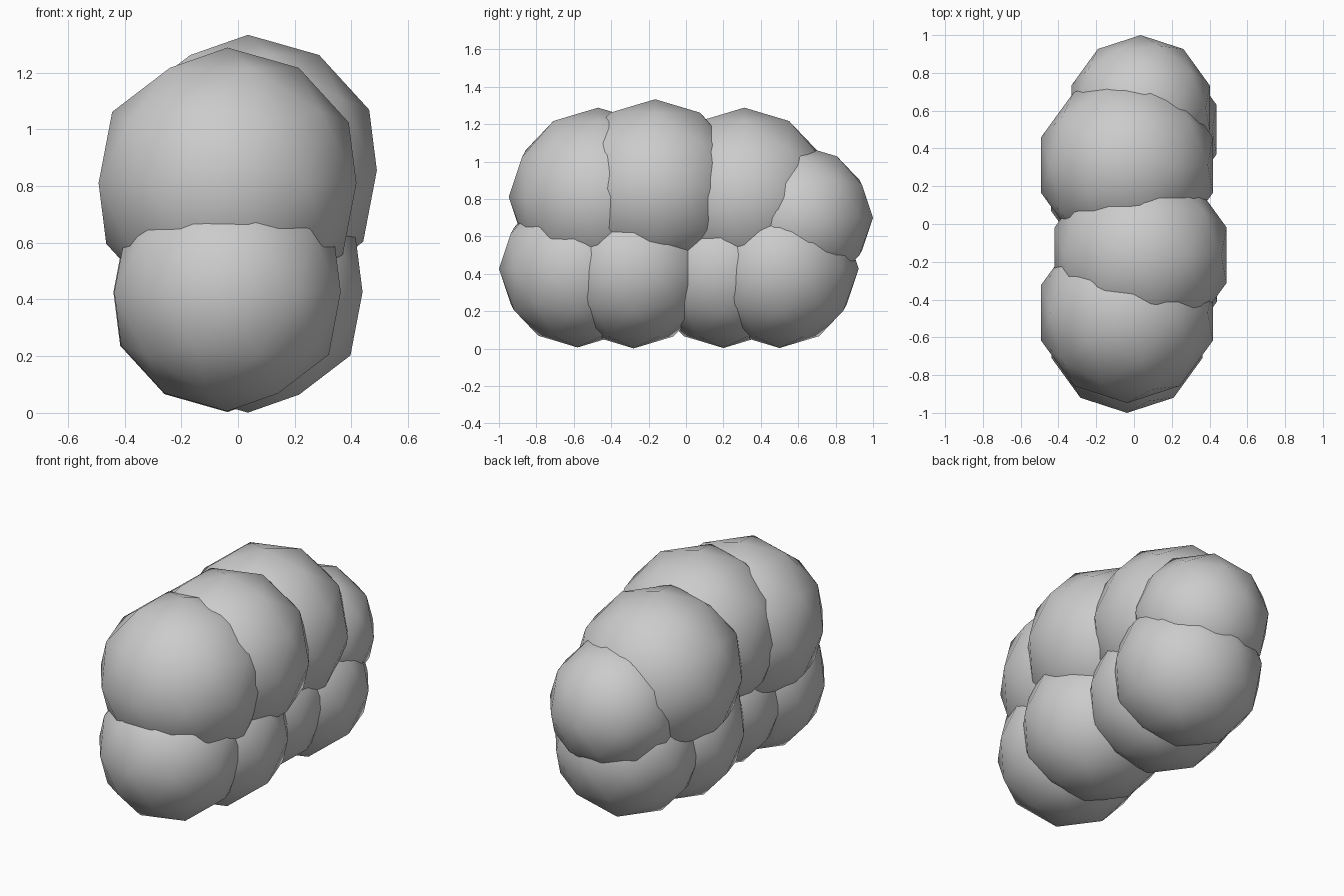
import bpy

if "Cube" in bpy.data.objects:
    bpy.data.objects.remove(bpy.data.objects["Cube"])


def puff(name, centre, radius):
    """One rounded low-poly clump of foliage, smooth shaded."""
    bpy.ops.mesh.primitive_ico_sphere_add(subdivisions=2, radius=radius, location=centre)
    ob = bpy.context.object
    ob.name = name
    bpy.ops.object.shade_smooth()
    return ob


LEFT, RIGHT = -0.037, 0.035   # clumps zigzag about the centre line

# lower row of clumps, front to back
for i, (x, y, r) in enumerate([(LEFT, -0.58, 0.42), (RIGHT, -0.28, 0.425),
                               (LEFT, 0.20, 0.423), (RIGHT, 0.50, 0.423)]):
    puff(f"lower_bush_clump_{i + 1}", (x, y, 0.426), r)

# larger upper row, with a smaller clump at the back
for i, (x, y, z, r) in enumerate([(LEFT, -0.47, 0.81, 0.478), (RIGHT, -0.165, 0.855, 0.478),
                                  (LEFT, 0.312, 0.81, 0.478), (RIGHT, 0.615, 0.70, 0.385)]):
    puff(f"upper_bush_clump_{i + 1}", (x, y, z), r)
